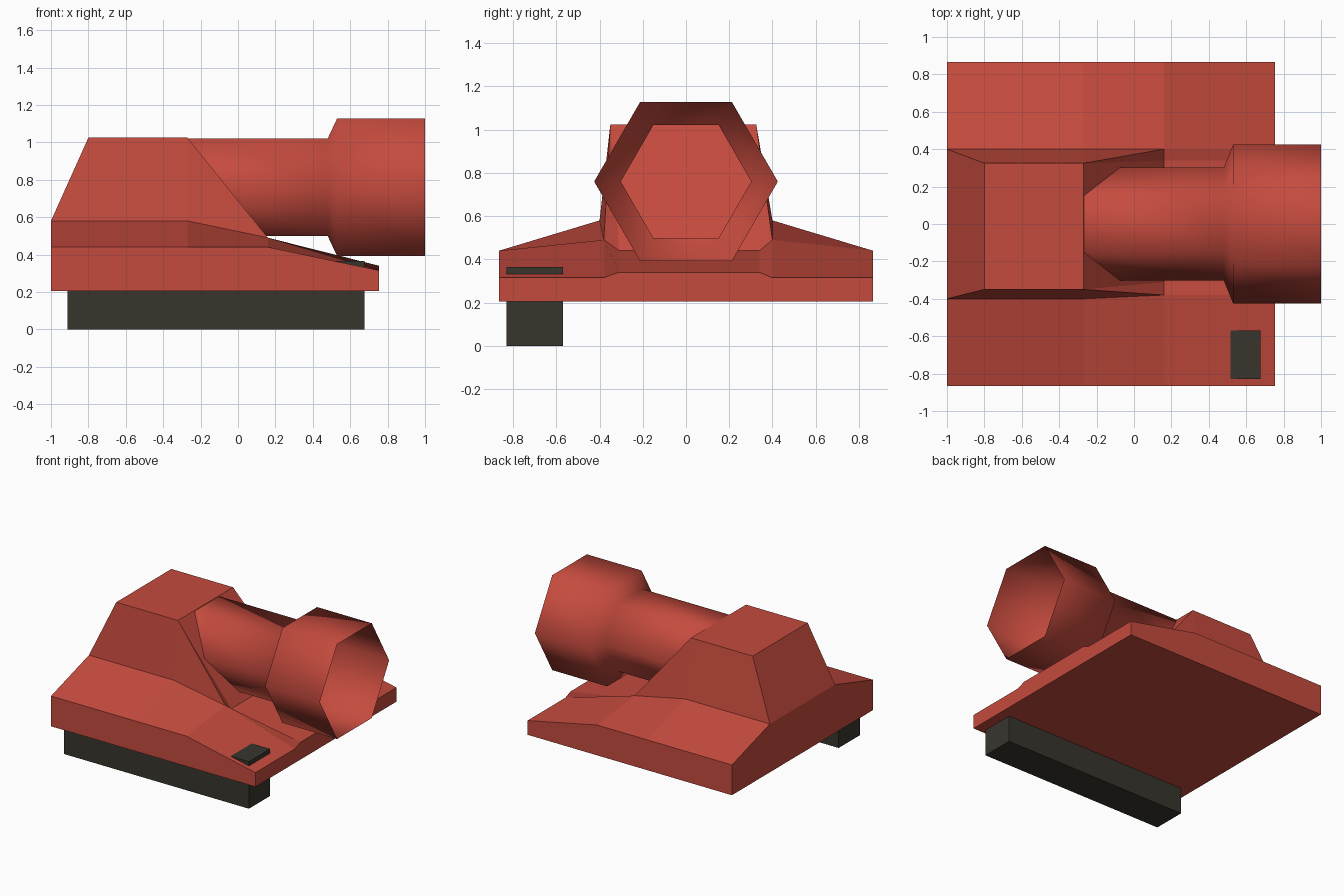
import bpy, bmesh, math

if "Cube" in bpy.data.objects:
    bpy.data.objects.remove(bpy.data.objects["Cube"])


def material(name, rgb):
    m = bpy.data.materials.new(name)
    m.diffuse_color = (*rgb, 1)
    m.use_nodes = True
    m.node_tree.nodes["Principled BSDF"].inputs["Base Color"].default_value = m.diffuse_color
    return m


red = material("red_paint", (0.56, 0.07, 0.048))
dark = material("dark_rubber", (0.04, 0.036, 0.027))


def build(name, verts, faces, mat, smooth=False, closed=True):
    me = bpy.data.meshes.new(name)
    me.from_pydata(verts, [], faces)
    bm = bmesh.new()
    bm.from_mesh(me)
    if closed:
        bmesh.ops.recalc_face_normals(bm, faces=bm.faces)
    for f in bm.faces:
        f.smooth = smooth
    bm.to_mesh(me)
    bm.free()
    me.materials.append(mat)
    ob = bpy.data.objects.new(name, me)
    bpy.context.collection.objects.link(ob)
    return ob


def loft(name, rings, mat, caps=True, smooth=False):
    n = len(rings[0])
    verts = [p for r in rings for p in r]
    faces = [(i * n + j, i * n + (j + 1) % n, (i + 1) * n + (j + 1) % n, (i + 1) * n + j)
             for i in range(len(rings) - 1) for j in range(n)]
    if caps:
        faces += [tuple(range(n)), tuple(range(len(verts) - n, len(verts)))]
    return build(name, verts, faces, mat, smooth, caps)


# Hull: cross-sections along x (x, outer edge z, ridge y, ridge z, floor z)
sections = [(-1, 0.44, 0.40, 0.58, 0.58), (-0.27, 0.44, 0.40, 0.58, 0.58),
            (0.16, 0.44, 0.38, 0.49, 0.44), (0.755, 0.315, 0.38, 0.315, 0.34)]
rings = []
for x, zo, yr, zr, zf in sections:
    rings.append([(x, -0.865, 0.205), (x, -0.865, zo), (x, -yr, zr), (x, -0.31, zf),
                  (x, 0.34, zf), (x, 0.40, zr), (x, 0.865, zo), (x, 0.865, 0.205)])
loft("hull", rings, red)

# Raised housing: per side, back foot, mid foot, front foot, floor corner, top back, top front
verts = []
for foot, nose, floor, top in ((-0.40, -0.38, -0.31, -0.35), (0.40, 0.40, 0.34, 0.325)):
    verts += [(-1, foot, 0.58), (-0.27, foot, 0.58), (0.16, nose, 0.49),
              (0.16, floor, 0.44), (-0.80, top, 1.025), (-0.27, top, 1.025)]
faces = [(4, 5, 11, 10), (0, 4, 10, 6), (5, 3, 9, 11), (0, 1, 7, 6), (1, 3, 9, 7)]
for s in (0, 6):
    faces += [(s, s + 1, s + 5, s + 4), (s + 1, s + 2, s + 5),
              (s + 2, s + 3, s + 5), (s + 1, s + 3, s + 2)]
build("housing", verts, faces, red)

# Hexagonal open barrel with a flared muzzle
barrel = [(-0.27, 0.302), (0.48, 0.302), (0.53, 0.425), (1.0, 0.425)]
loft("barrel", [[(x, r * math.cos(k * math.pi / 3), 0.76 + r * math.sin(k * math.pi / 3))
                 for k in range(6)] for x, r in barrel], red, caps=False, smooth=True)
bm = bmesh.new()
me = bpy.data.objects["barrel"].data
bm.from_mesh(me)
bmesh.ops.recalc_face_normals(bm, faces=bm.faces)
bm.to_mesh(me)
bm.free()

# Track block, its top front corner pokes through the sloping hull
loft("track", [[(x, -0.83, 0), (x, -0.57, 0), (x, -0.57, 0.365), (x, -0.83, 0.365)]
               for x in (-0.912, 0.675)], dark)
